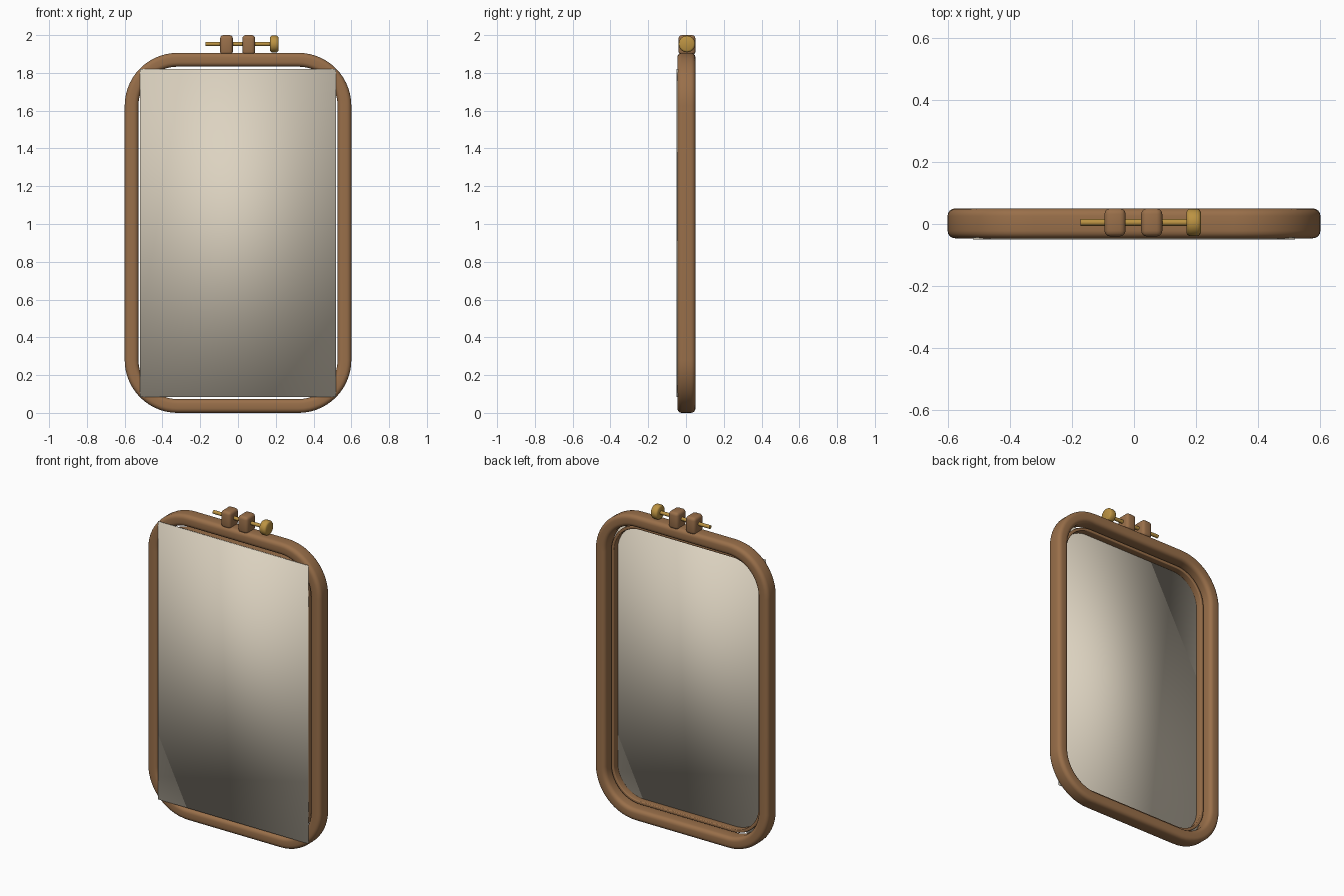
import bpy, bmesh, math

if "Cube" in bpy.data.objects:
    bpy.data.objects.remove(bpy.data.objects["Cube"])

ZC = 0.953  # height of the hoop centre


def material(name, color):
    m = bpy.data.materials.new(name)
    m.diffuse_color = (*color, 1)
    m.use_nodes = True
    m.node_tree.nodes["Principled BSDF"].inputs["Base Color"].default_value = m.diffuse_color
    return m


WOOD = material("wood", (0.32, 0.16, 0.068))
BRASS = material("brass", (0.50, 0.29, 0.055))
CLOTH = material("linen", (0.72, 0.65, 0.53))


def rounded_rect(hw, hh, r, n):
    """Points of a rounded rectangle, n steps per corner, counter-clockwise."""
    pts = []
    for k, (sx, sy) in enumerate([(1, 1), (-1, 1), (-1, -1), (1, -1)]):
        for i in range(n + 1):
            a = math.pi / 2 * (k + i / n)
            pts.append((sx * (hw - r) + r * math.cos(a),
                        sy * (hh - r) + r * math.sin(a)))
    return pts


def finish(name, bm, mat, angle=None):
    bmesh.ops.recalc_face_normals(bm, faces=bm.faces)
    me = bpy.data.meshes.new(name)
    bm.to_mesh(me)
    bm.free()
    ob = bpy.data.objects.new(name, me)
    bpy.context.collection.objects.link(ob)
    me.materials.append(mat)
    if angle is None:
        for p in me.polygons:
            p.use_smooth = True
    else:
        bpy.ops.object.select_all(action='DESELECT')
        ob.select_set(True)
        bpy.context.view_layer.objects.active = ob
        bpy.ops.object.shade_smooth_by_angle(angle=math.radians(angle))
    return ob


def hoop(name, hw, hh, radius, width, y0, y1, edge):
    """Sweep a rounded cross-section around a rounded rectangle."""
    bm = bmesh.new()
    rings = []
    for u, v in rounded_rect(width / 2, (y1 - y0) / 2, edge, 4):
        inset = width / 2 - u
        path = rounded_rect(hw - inset, hh - inset, radius - inset, 14)
        rings.append([bm.verts.new((x, (y0 + y1) / 2 + v, ZC + z)) for x, z in path])
    for a, b in zip(rings, rings[1:] + rings[:1]):
        for i in range(len(a)):
            j = (i + 1) % len(a)
            bm.faces.new((a[i], a[j], b[j], b[i]))
    return finish(name, bm, WOOD, 40)


def box(name, lo, hi, mat, bevel=0, angle=None):
    bm = bmesh.new()
    bmesh.ops.create_cube(bm, size=1)
    for v in bm.verts:
        v.co = [(a + b) / 2 + c * (b - a) for a, b, c in zip(lo, hi, v.co)]
    if bevel:
        bmesh.ops.bevel(bm, geom=bm.edges[:], offset=bevel, segments=3,
                        profile=0.5, affect='EDGES')
    return finish(name, bm, mat, angle)


def lathe_x(name, profile, y, z, mat, n=24):
    """Turn (x, radius) points around a left-right axis, with flat end caps."""
    bm = bmesh.new()
    rings = [[bm.verts.new((x, y + r * math.cos(2 * math.pi * i / n),
                            z + r * math.sin(2 * math.pi * i / n)))
              for i in range(n)] for x, r in profile]
    for a, b in zip(rings, rings[1:]):
        for i in range(n):
            j = (i + 1) % n
            bm.faces.new((a[i], a[j], b[j], b[i]))
    bm.faces.new(rings[0])
    bm.faces.new(rings[-1])
    return finish(name, bm, mat, 40)


# Wooden hoops: thick outer one, thin recessed inner one
hoop("outer_hoop", 0.60, 0.953, 0.28, 0.073, -0.046, 0.050, 0.024)
hoop("inner_hoop", 0.519, 0.867, 0.20, 0.019, -0.044, 0.0, 0.005)

# Stretched fabric sheet, softly shaded across its corners
box("fabric", (-0.519, -0.050, 0.085), (0.519, -0.043, 1.821), CLOTH)

# Clamp lugs on top
for side, x in (("left", -0.061), ("right", 0.057)):
    box(side + "_lug", (x - 0.034, -0.040, 1.895), (x + 0.034, 0.050, 2.0),
        WOOD, 0.018, 40)

# Tightening screw and its rounded knob
lathe_x("screw", [(-0.172, 0.011), (0.18, 0.011)], 0.005, 1.953, BRASS, 16)
lathe_x("knob", [(0.169, 0.034), (0.172, 0.040), (0.179, 0.044), (0.205, 0.044),
                 (0.212, 0.040), (0.215, 0.034)], 0.005, 1.953, BRASS)
